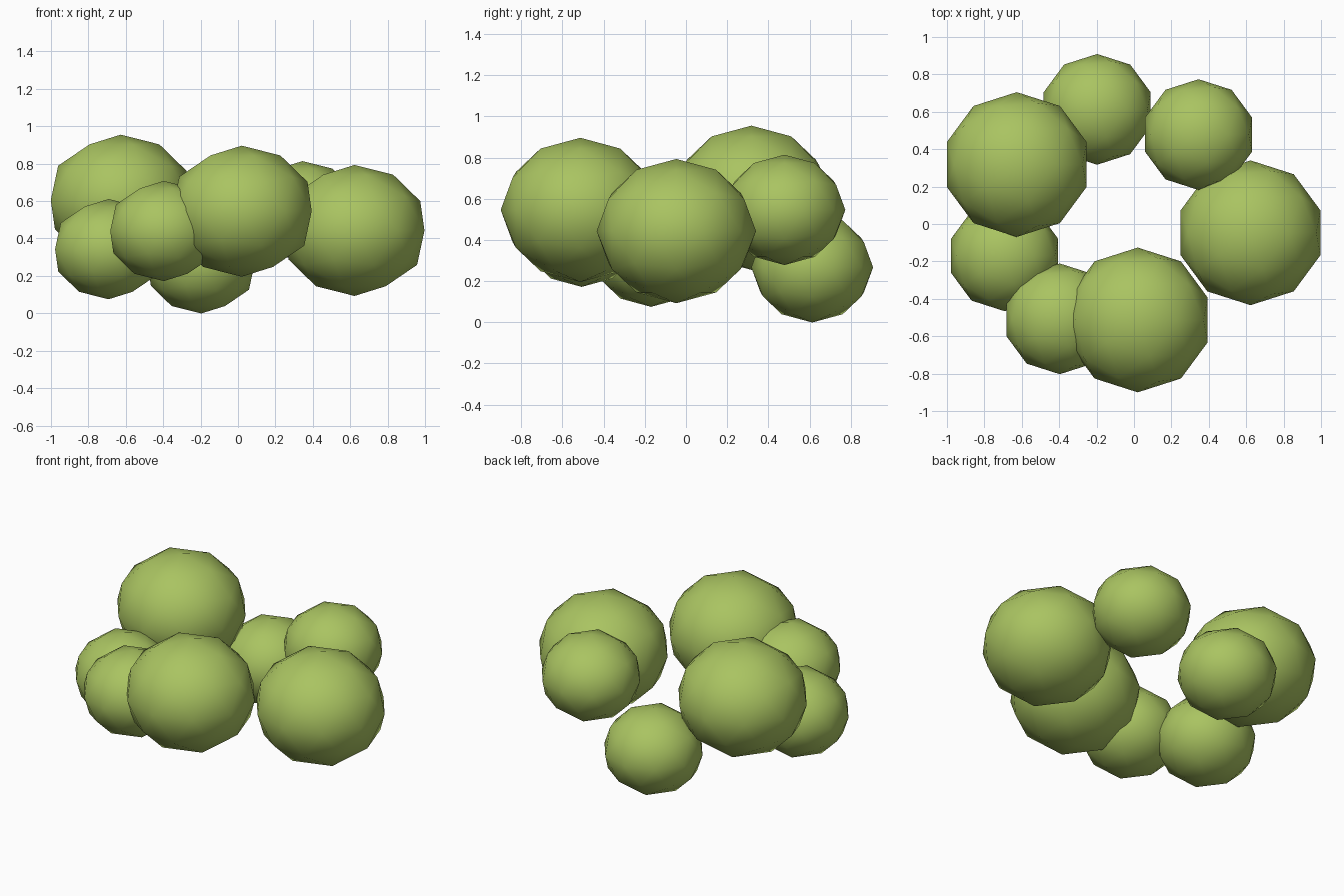
import bpy

if "Cube" in bpy.data.objects:
    bpy.data.objects.remove(bpy.data.objects["Cube"])

# One leafy green for all foliage
leaf = bpy.data.materials.new("leaf green")
leaf.diffuse_color = (0.40, 0.55, 0.12, 1)
leaf.use_nodes = True
leaf.node_tree.nodes["Principled BSDF"].inputs["Base Color"].default_value = leaf.diffuse_color

BIG, SMALL = 0.387, 0.296
# Ring of slightly flattened foliage clumps: centre and radius
clumps = [
    ((-0.627, 0.318, 0.605), BIG),
    ((0.020, -0.513, 0.546), BIG),
    ((0.623, -0.047, 0.443), BIG),
    ((-0.692, -0.170, 0.343), SMALL),
    ((-0.397, -0.507, 0.440), SMALL),
    ((-0.197, 0.613, 0.267), SMALL),
    ((0.345, 0.478, 0.546), SMALL),
]

for i, (centre, r) in enumerate(clumps, 1):
    bpy.ops.mesh.primitive_ico_sphere_add(subdivisions=2, radius=r, location=centre)
    clump = bpy.context.object
    clump.name = f"{'large' if r == BIG else 'small'}_leaf_clump_{i}"
    clump.scale = (1.016, 1.0, 0.905)
    clump.data.materials.append(leaf)
    bpy.ops.object.shade_smooth()
